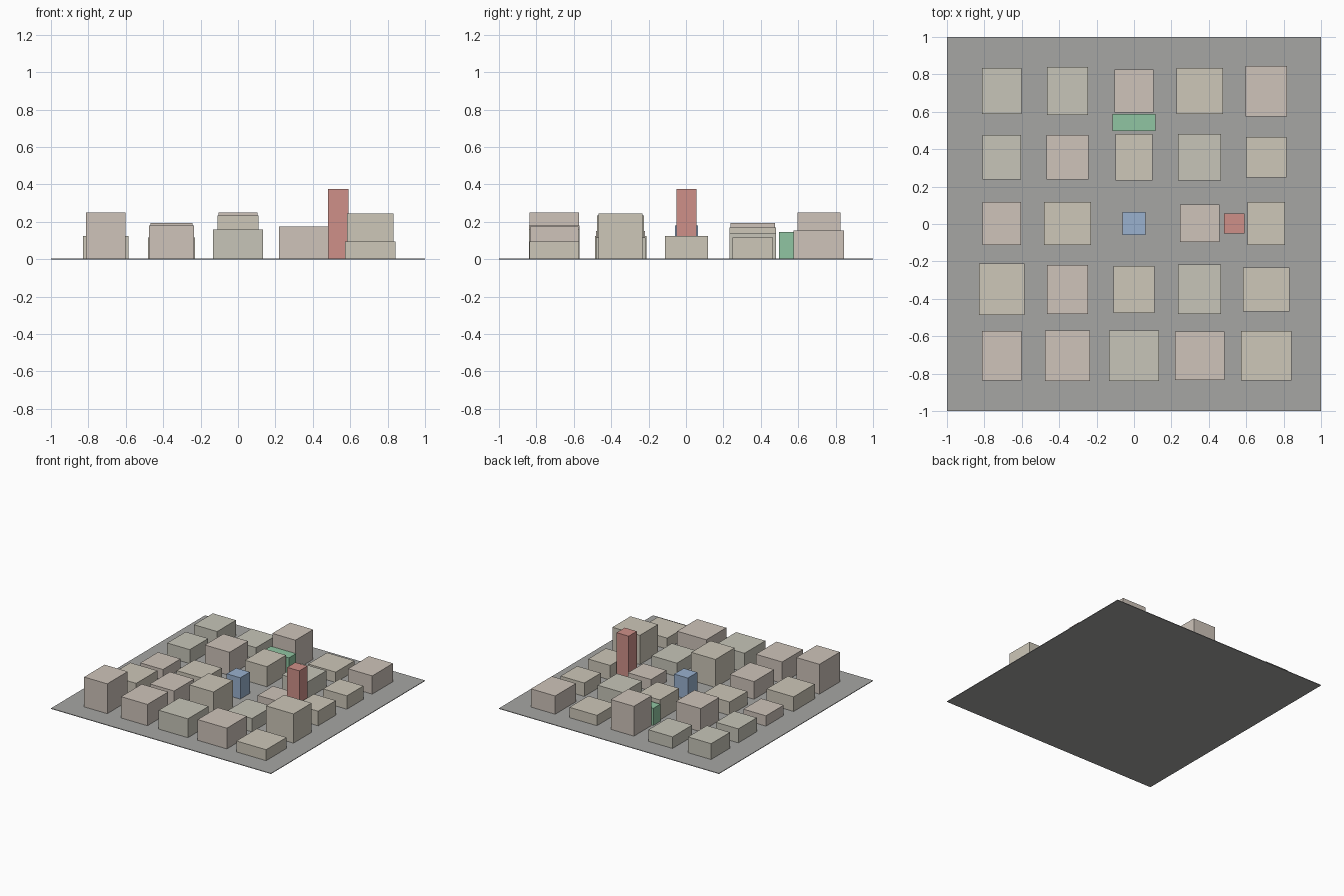
import bpy
import bmesh

if "Cube" in bpy.data.objects:
    bpy.data.objects.remove(bpy.data.objects["Cube"])

BASE = 0.005  # top of the ground slab


def material(name, rgb):
    m = bpy.data.materials.new(name)
    m.diffuse_color = (*rgb, 1)
    m.use_nodes = True
    m.node_tree.nodes["Principled BSDF"].inputs["Base Color"].default_value = m.diffuse_color
    return m


MATS = {
    "p": material("pink_stone", (0.62, 0.55, 0.49)),
    "b": material("beige_stone", (0.61, 0.57, 0.48)),
    "g": material("green_stone", (0.57, 0.56, 0.48)),
    "red": material("red_paint", (0.62, 0.28, 0.25)),
    "blue": material("blue_paint", (0.32, 0.44, 0.62)),
    "green": material("green_paint", (0.28, 0.56, 0.36)),
    "ground": material("asphalt", (0.38, 0.38, 0.37)),
}


def box(name, x, y, w, d, top, mat, bottom=BASE):
    """Box centred on x, y, reaching from bottom to top."""
    bm = bmesh.new()
    bmesh.ops.create_cube(bm, size=1)
    bmesh.ops.scale(bm, vec=(w, d, top - bottom), verts=bm.verts)
    me = bpy.data.meshes.new(name)
    bm.to_mesh(me)
    bm.free()
    ob = bpy.data.objects.new(name, me)
    ob.location = (x, y, (top + bottom) / 2)
    me.materials.append(MATS[mat])
    bpy.context.collection.objects.link(ob)
    return ob


# Ground slab
box("ground", 0, 0, 2, 2, BASE, "ground", 0)

# City blocks on a 5 x 5 grid: (width, depth, height, tone), front row first
ROWS = [
    [(.21, .265, .25, "p"), (.24, .27, .18, "p"), (.265, .27, .16, "g"),
     (.265, .26, .175, "p"), (.27, .265, .095, "b")],
    [(.245, .275, .125, "b"), (.22, .26, .15, "p"), (.22, .25, .235, "b"),
     (.23, .265, .115, "g"), (.25, .235, .245, "b")],
    [(.205, .23, .09, "p"), (.25, .23, .115, "b"), None,
     (.21, .20, .10, "p"), (.20, .23, .125, "b")],
    [(.205, .24, .12, "g"), (.225, .24, .195, "p"), (.20, .25, .17, "b"),
     (.23, .25, .14, "g"), (.215, .215, .115, "b")],
    [(.21, .245, .135, "g"), (.22, .255, .10, "g"), (.21, .23, .25, "p"),
     (.25, .245, .09, "b"), (.22, .27, .155, "p")],
]
COLS_X = (-.707, -.355, 0, .351, .707)
ROWS_Y = (-.705, -.35, .003, .357, .711)
for j, row in enumerate(ROWS):
    for i, cell in enumerate(row):
        if cell:
            w, d, h, tone = cell
            box(f"building_{j}_{i}", COLS_X[i], ROWS_Y[j], w, d, h, tone)

# Coloured landmarks
box("red_tower", .537, .003, .11, .106, .375, "red")
box("blue_block", 0, .003, .124, .124, .18, "blue")
box("green_hall", 0, .543, .23, .092, .145, "green")
